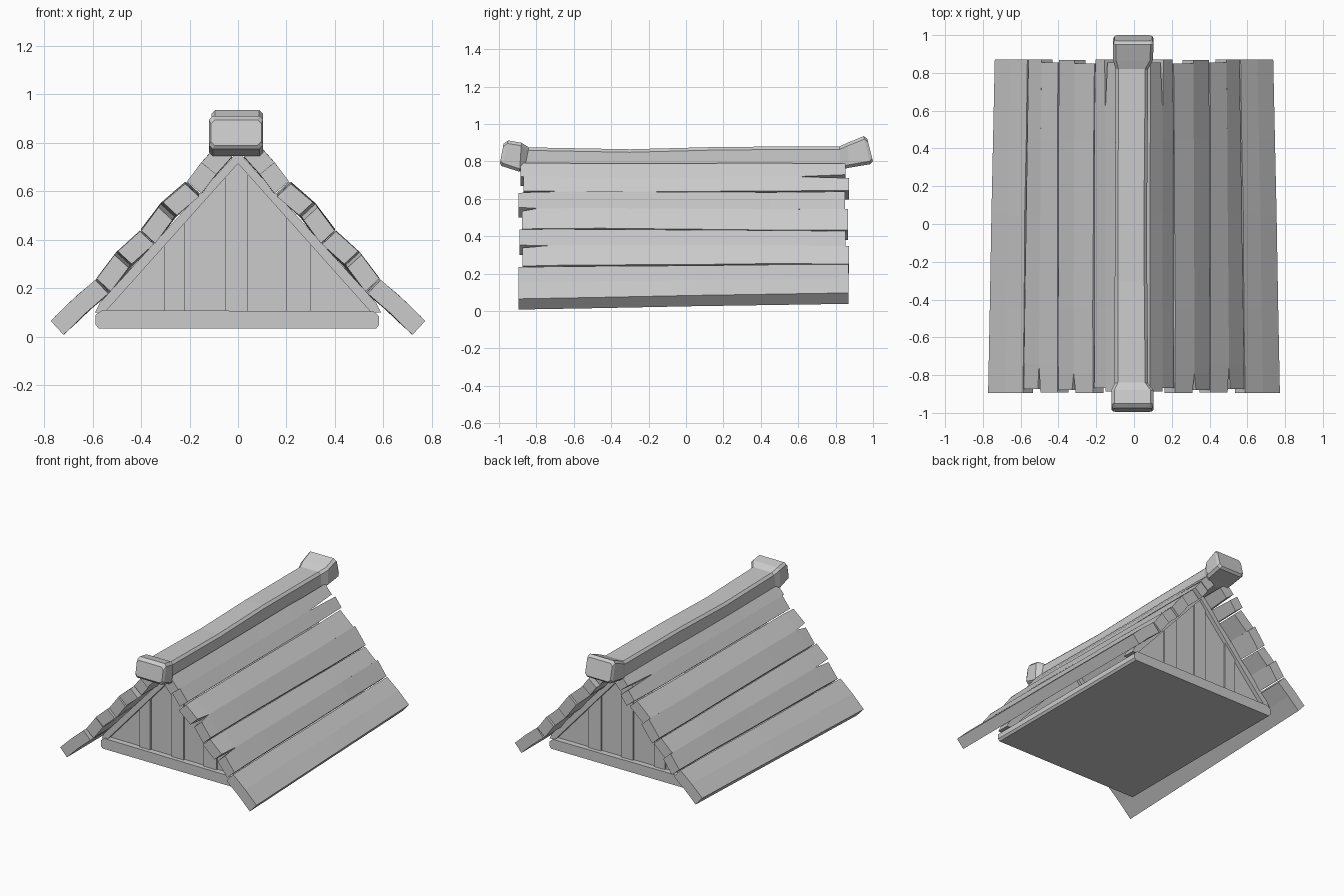
import bpy, bmesh, random
from mathutils import Vector

cube = bpy.data.objects.get("Cube")
if cube:
    bpy.data.objects.remove(cube, do_unlink=True)

grey = bpy.data.materials.new("plain_grey")
grey.use_nodes = True
grey.diffuse_color = (0.6, 0.6, 0.6, 1)
grey.node_tree.nodes["Principled BSDF"].inputs["Base Color"].default_value = grey.diffuse_color


def finish(name, bm):
    bmesh.ops.recalc_face_normals(bm, faces=bm.faces)
    mesh = bpy.data.meshes.new(name)
    bm.to_mesh(mesh)
    bm.free()
    mesh.materials.append(grey)
    obj = bpy.data.objects.new(name, mesh)
    bpy.context.collection.objects.link(obj)


def loft(bm, rings):
    """Skin a row of equal rings and cap both ends."""
    rows = [[bm.verts.new(p) for p in ring] for ring in rings]
    n = len(rows[0])
    for a, b in zip(rows, rows[1:]):
        for i in range(n):
            j = (i + 1) % n
            bm.faces.new((a[i], a[j], b[j], b[i]))
    bm.faces.new(rows[0])
    bm.faces.new(rows[-1])


def slab(name, outline, y0, y1):
    """Extrude an x-z outline along y."""
    bm = bmesh.new()
    loft(bm, [[(x, y, z) for x, z in outline] for y in (y0, y1)])
    finish(name, bm)


# Roof planks: each is two halves that part into a wedge-shaped end crack
front_edges = [(.085, .795), (.215, .638), (.402, .438), (.585, .238), (.772, .065)]
back_edges = [(.085, .795), (.21, .642), (.402, .432), (.562, .252), (.737, .097)]
# front end, back end, bulge, crack tip, crack half width, crack end (-1 front)
planks = [
    (-.88, .86, .004, .59, .012, 1),
    (-.89, .855, .014, -.79, .014, -1),
    (-.885, .86, .012, -.74, .010, -1),
    (-.895, .87, .004, 0, 0, 0),
]


def roof_plank(name, k, side):
    random.seed(7 + k)  # same wobble on both sides
    y0, y1, bulge, tip, crack, end = planks[k]
    ys = sorted({y0, y1, -.45, .05, .45} | ({tip} if end else set()))
    rings = ([], [])
    for y in ys:
        t = (y - y0) / (y1 - y0)
        a = Vector(front_edges[k]).lerp(Vector(back_edges[k]), t)
        b = Vector(front_edges[k + 1]).lerp(Vector(back_edges[k + 1]), t)
        along = (b - a).normalized()
        normal = Vector((-along.y, along.x))
        lift = normal * random.uniform(-.004, .004)
        a += along * random.uniform(.002, .007) + lift
        b += lift - along * (random.uniform(.002, .007) if k < 3 else 0)
        open_end = (end < 0 and y == y0) or (end > 0 and y == y1)
        gap = along * (crack if open_end else 0)
        mid = (a + b) / 2 + normal * bulge
        down = normal * -.078
        for h, (p, q) in enumerate(((a, mid - gap), (mid + gap, b))):
            skew = (.012 if h else -.006) if y in (y0, y1) and k < 3 else 0
            ring = (p, q, q + down, p + down)
            rings[h].append([(side * c.x, y + skew, c.y) for c in ring])
    bm = bmesh.new()
    for half in rings:
        loft(bm, half)
    finish(name, bm)


for side, label in ((1, "left"), (-1, "right")):
    for k in range(4):
        roof_plank(f"{label}_roof_plank_{k + 1}", k, side)

# Ridge beam with flared, raised ends: bottom y, z, top y, z, left x, right x
stations = [
    (-.995, .79, -.975, .895, -.112, .096),
    (-.985, .775, -.95, .912, -.12, .104),
    (-.89, .745, -.88, .9, -.12, .104),
    (-.865, .75, -.84, .875, -.102, .075),
    (-.3, .75, -.3, .865, -.102, .07),
    (.2, .75, .2, .878, -.1, .07),
    (.83, .755, .82, .88, -.098, .075),
    (.87, .766, .865, .9, -.11, .1),
    (.985, .785, .95, .935, -.11, .104),
    (1.0, .8, .97, .92, -.102, .096),
]
rings = []
for yb, zb, yt, zt, xl, xr in stations:
    c = .016
    low, high = c / (zt - zb), 1 - c / (zt - zb)
    ring = [(xl + c, 0), (xr - c, 0), (xr, low), (xr, high),
            (xr - c, 1), (xl + c, 1), (xl, high), (xl, low)]
    rings.append([(x, yb + (yt - yb) * f, zb + (zt - zb) * f) for x, f in ring])
bm = bmesh.new()
loft(bm, rings)
finish("ridge_beam", bm)

# Floor slab with trimmed corners
slab("floor_slab", [(-.575, .035), (.57, .035), (.582, .05), (.582, .085), (.56, .105),
                    (-.56, .11), (-.588, .09), (-.588, .05)], -.7, .7)


def roof_line(x):
    return .735 - 1.085 * abs(x)


# Gable walls: vertical boards at alternating depth, framed by two rafters
board_edges = [-.56, -.305, -.22, -.052, .042, .2, .3, .56]
for end, label in ((-1, "front"), (1, "back")):
    for i, (a, b) in enumerate(zip(board_edges, board_edges[1:])):
        peak = [(0, roof_line(0))] if a < 0 < b else []
        outline = [(a, .1), (b, .1), (b, roof_line(b)), *peak, (a, roof_line(a))]
        face = .672 if i % 2 else .66
        slab(f"{label}_gable_board_{i + 1}", outline, end * face, end * .62)
    for side, hand in ((1, "left"), (-1, "right")):
        outline = [(0, .715), (.55, .1), (.59, .1), (.57, .14), (0, .765)]
        slab(f"{label}_{hand}_rafter", [(side * x, z) for x, z in outline], end * .69, end * .6)
